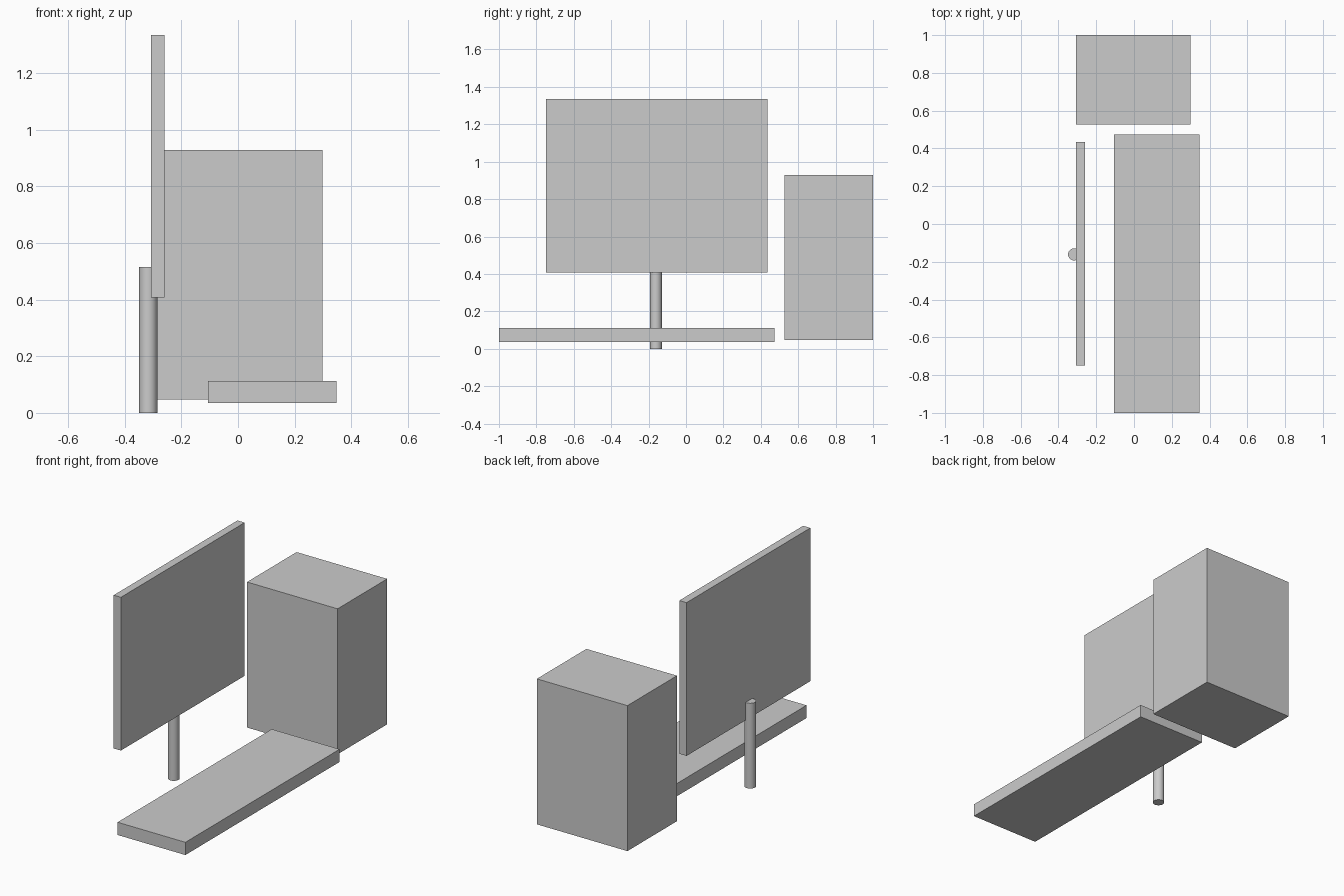
import bpy

if "Cube" in bpy.data.objects:
    bpy.data.objects.remove(bpy.data.objects["Cube"])


def box(name, lo, hi):
    """Axis-aligned box between two corners."""
    centre = [(a + b) / 2 for a, b in zip(lo, hi)]
    bpy.ops.mesh.primitive_cube_add(size=1, location=centre)
    ob = bpy.context.object
    ob.name = name
    ob.scale = [b - a for a, b in zip(lo, hi)]
    bpy.ops.object.transform_apply(location=False, rotation=False, scale=True)
    return ob


# Upright panel, tall cabinet and low bench plank
box("upright_panel", (-0.308, -0.748, 0.408), (-0.26, 0.435, 1.335))
box("cabinet", (-0.308, 0.526, 0.048), (0.298, 1.0, 0.928))
box("bench_plank", (-0.106, -1.0, 0.035), (0.348, 0.474, 0.112))

# Round post, partly sunk into the back of the panel
top = 0.516
bpy.ops.mesh.primitive_cylinder_add(vertices=32, radius=0.032, depth=top,
                                    location=(-0.317, -0.161, top / 2))
post = bpy.context.object
post.name = "support_post"
bpy.ops.object.shade_smooth_by_angle()
